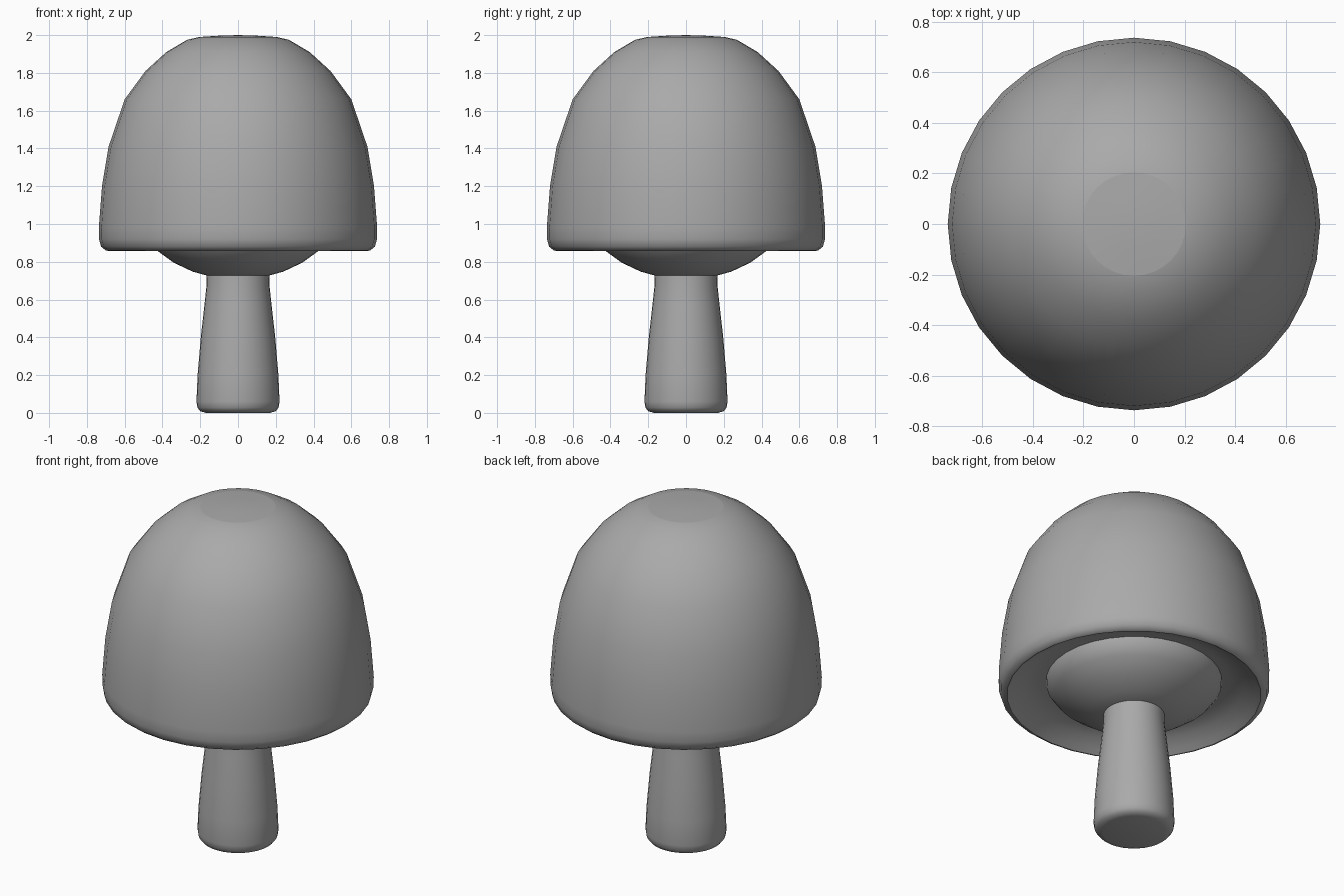
import bpy
import bmesh
import math

SIDES = 32

cube = bpy.data.objects.get("Cube")
if cube:
    bpy.data.objects.remove(cube, do_unlink=True)

grey = bpy.data.materials.new("plain_grey")
grey.use_nodes = True
grey.diffuse_color = (0.4, 0.4, 0.4, 1)
grey.node_tree.nodes["Principled BSDF"].inputs["Base Color"].default_value = (0.4, 0.4, 0.4, 1)


def lathe(name, profile, sharp_angle=40):
    """Spin a profile of (radius, height) points around the z axis."""
    bm = bmesh.new()
    verts = [bm.verts.new((r, 0, z)) for r, z in profile]
    edges = [bm.edges.new(pair) for pair in zip(verts, verts[1:])]
    bmesh.ops.spin(bm, geom=verts + edges, cent=(0, 0, 0), axis=(0, 0, 1),
                   angle=math.tau, steps=SIDES, use_duplicate=False)
    bmesh.ops.remove_doubles(bm, verts=bm.verts, dist=0.0005)
    bmesh.ops.recalc_face_normals(bm, faces=bm.faces)
    mesh = bpy.data.meshes.new(name)
    bm.to_mesh(mesh)
    bm.free()
    mesh.materials.append(grey)
    obj = bpy.data.objects.new(name, mesh)
    bpy.context.collection.objects.link(obj)
    bpy.ops.object.select_all(action='DESELECT')
    obj.select_set(True)
    bpy.context.view_layer.objects.active = obj
    bpy.ops.object.shade_smooth_by_angle(angle=math.radians(sharp_angle))
    return obj


# Cap: domed outside, rolled rim, hollow underside
crown = (0.205, 1.99)
lathe("cap", [
    (0, 1.985), (0.2, 1.985), crown, (0.27, 1.975), (0.38, 1.91), (0.49, 1.81),
    (0.6, 1.66), (0.685, 1.41), (0.72, 1.2), (0.737, 0.98), (0.736, 0.92),
    (0.725, 0.88), (0.7, 0.86), (0.69, 0.858), (0.66, 0.88), (0.6, 0.92),
    (0.52, 0.945), (0.42, 0.95), (0, 0.95)])

# Flat plate at the very top of the cap
lathe("cap_crown", [crown, (0.1, 1.997), (0, 2.0)])

# Rounded gills bulging below the cap
lathe("gills", [
    (0, 0.715), (0.15, 0.723), (0.24, 0.748), (0.34, 0.795),
    (0.43, 0.86), (0.475, 0.92), (0.48, 0.97), (0, 0.98)])

# Stem: tapered, with a rounded foot
lathe("stem", [
    (0, 0), (0.17, 0.0), (0.2, 0.009), (0.215, 0.028), (0.22, 0.06),
    (0.214, 0.2), (0.197, 0.4), (0.178, 0.57), (0.167, 0.67),
    (0.165, 0.76), (0, 0.77)])
